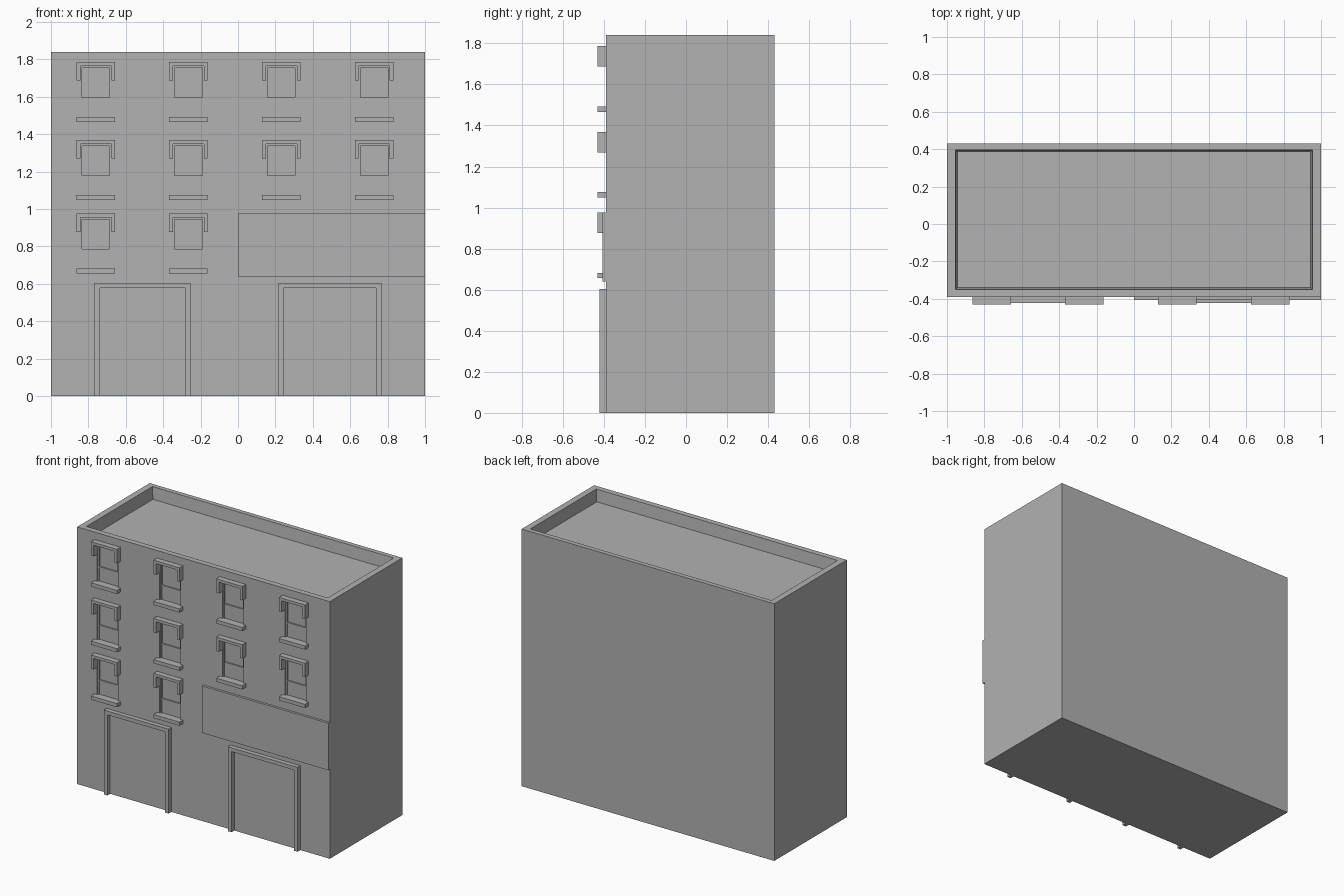
import bpy
import bmesh
from mathutils import Vector

cube = bpy.data.objects.get("Cube")
if cube:
    bpy.data.objects.remove(cube, do_unlink=True)

# One plain grey for the whole building
grey = bpy.data.materials.new("plain grey")
grey.use_nodes = True
colour = (0.445, 0.445, 0.445, 1)
grey.diffuse_color = colour
grey.node_tree.nodes["Principled BSDF"].inputs["Base Color"].default_value = colour

WIDTH, HEIGHT = 1.0, 1.84
FRONT, BACK = -0.39, 0.43


def add_box(bm, x0, x1, y0, y1, z0, z1):
    """Add a box between two corners and return its vertices."""
    verts = bmesh.ops.create_cube(bm, size=1)["verts"]
    low, high = Vector((x0, y0, z0)), Vector((x1, y1, z1))
    for v in verts:
        v.co = Vector(low[i] if v.co[i] < 0 else high[i] for i in range(3))
    return verts


def finish(name, bm):
    mesh = bpy.data.meshes.new(name)
    bm.to_mesh(mesh)
    bm.free()
    mesh.materials.append(grey)
    obj = bpy.data.objects.new(name, mesh)
    bpy.context.scene.collection.objects.link(obj)
    return obj


def boxes(name, *specs):
    bm = bmesh.new()
    for spec in specs:
        add_box(bm, *spec)
    return finish(name, bm)


def arch(name, x0, x1, z0, z1, side, top, y0, y1):
    """Square upside-down U, extruded between y0 and y1."""
    outline = [(x0, z0), (x0, z1), (x1, z1), (x1, z0),
               (x1 - side, z0), (x1 - side, z1 - top),
               (x0 + side, z1 - top), (x0 + side, z0)]
    bm = bmesh.new()
    face = bm.faces.new([bm.verts.new((x, y0, z)) for x, z in outline])
    moved = bmesh.ops.extrude_face_region(bm, geom=[face])["geom"]
    for v in moved:
        if isinstance(v, bmesh.types.BMVert):
            v.co.y = y1
    bmesh.ops.recalc_face_normals(bm, faces=bm.faces)
    return finish(name, bm)


# Window layout: column centres and the header top of each row
columns = [-0.76, -0.265, 0.232, 0.728]
rows = [(1.786, columns), (1.369, columns), (0.976, columns[:2])]
windows = [(x, top) for top, xs in rows for x in xs]
HALF, REVEAL = 0.083, -0.37

# Building block with window recesses and a sunken roof
building = boxes("building", (-WIDTH, WIDTH, FRONT, BACK, 0, HEIGHT))
bm = bmesh.new()
for x, top in windows:
    add_box(bm, x - HALF, x + HALF, FRONT - 0.1, REVEAL, top - 0.294, top - 0.022)
roof = add_box(bm, -0.956, 0.956, -0.351, 0.398, HEIGHT - 0.085, HEIGHT + 0.01)
for v in roof:
    if v.co.z < HEIGHT:
        v.co.x *= 0.988
        v.co.y += 0.011 if v.co.y < 0 else -0.011
cutter = finish("recess_cutter", bm)
cutter.hide_render = True

cut = building.modifiers.new("recesses", "BOOLEAN")
cut.object = cutter
cut.operation = "DIFFERENCE"
cut.solver = "EXACT"
bpy.context.view_layer.objects.active = building
bpy.ops.object.modifier_apply(modifier=cut.name)
bpy.data.objects.remove(cutter, do_unlink=True)

# Windows: header, sill, thin frame and a lower sash
for i, (x, top) in enumerate(windows, 1):
    bottom, head, rail = top - 0.294, top - 0.022, top - 0.193
    arch(f"window_header_{i}", x - 0.103, x + 0.103, top - 0.1, top,
         0.02, 0.02, FRONT + 0.002, -0.43)
    boxes(f"window_sill_{i}",
          (x - 0.103, x + 0.103, -0.43, FRONT + 0.002, top - 0.32, bottom))
    arch(f"window_frame_{i}", x - HALF, x + HALF, bottom, head,
         0.009, 0.009, REVEAL, FRONT + 0.008)
    boxes(f"window_lower_sash_{i}",
          (x - 0.074, x + 0.074, REVEAL - 0.006, REVEAL, bottom, rail),
          (x - 0.074, x + 0.074, REVEAL - 0.01, REVEAL, rail - 0.005, rail + 0.003))

# Doorway surrounds
for name, x0, x1 in (("left", 0.216, 0.767), ("right", -0.767, -0.254)):
    arch(f"doorway_surround_{name}", x0, x1, 0, 0.604,
         0.028, 0.027, FRONT + 0.002, -0.422)

# Blank panel above the left doorway
boxes("blank_panel", (0, WIDTH, -0.407, FRONT + 0.002, 0.64, 0.976))
